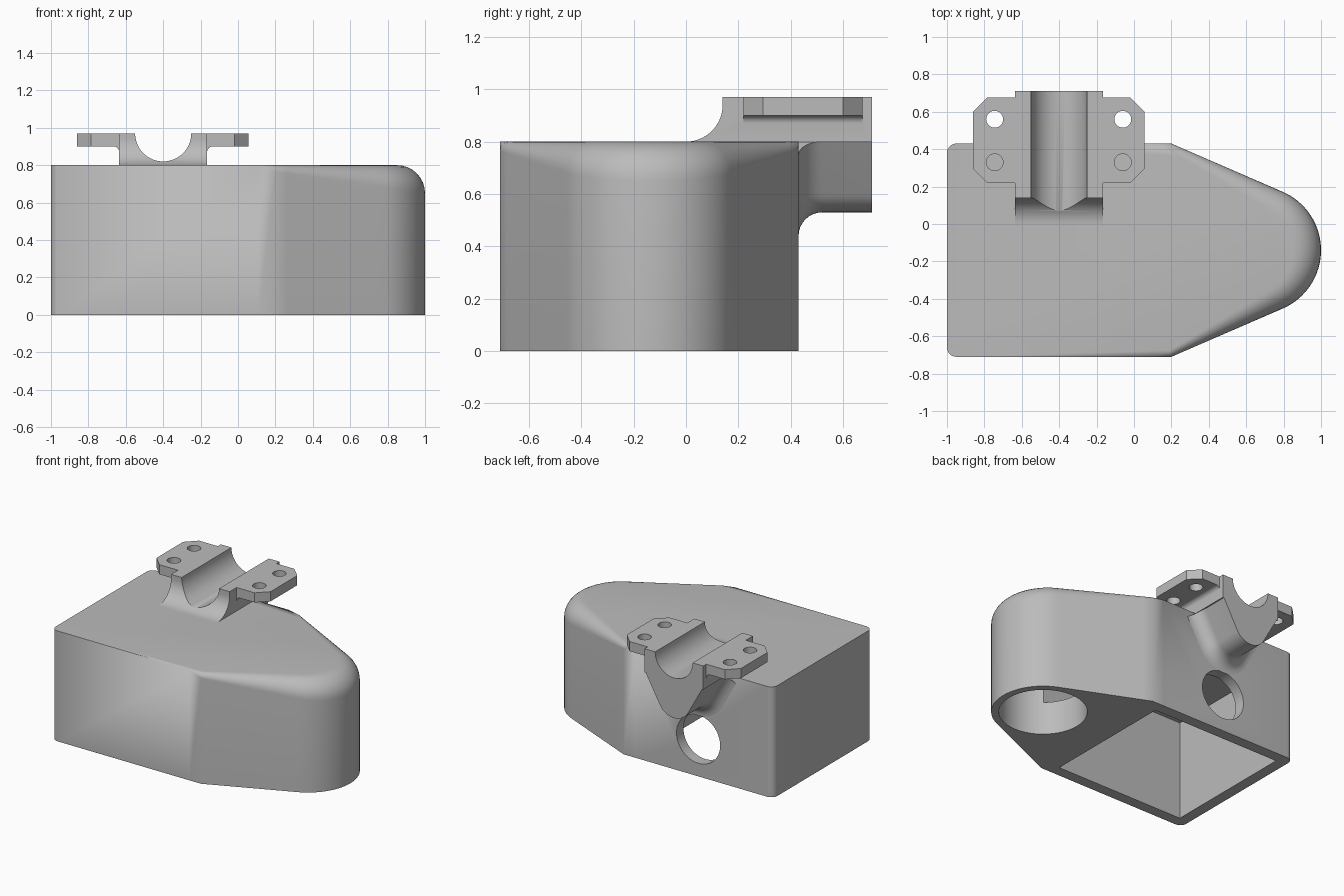
import bpy, bmesh, math
from mathutils import Vector

if "Cube" in bpy.data.objects:
    bpy.data.objects.remove(bpy.data.objects["Cube"])

grey = bpy.data.materials.new("grey")
grey.diffuse_color = (0.5, 0.5, 0.5, 1)
grey.use_nodes = True
grey.node_tree.nodes["Principled BSDF"].inputs["Base Color"].default_value = grey.diffuse_color


def loft(name, rings):
    """Closed solid through rings of equal point count."""
    bm = bmesh.new()
    vs = [[bm.verts.new(p) for p in r] for r in rings]
    n = len(rings[0])
    for a, b in zip(vs, vs[1:]):
        for i in range(n):
            j = (i + 1) % n
            bm.faces.new((a[i], a[j], b[j], b[i]))
    bm.faces.new(vs[0])
    bm.faces.new(vs[-1])
    bmesh.ops.remove_doubles(bm, verts=bm.verts, dist=1e-5)
    bmesh.ops.recalc_face_normals(bm, faces=bm.faces)
    me = bpy.data.meshes.new(name)
    bm.to_mesh(me)
    bm.free()
    ob = bpy.data.objects.new(name, me)
    bpy.context.collection.objects.link(ob)
    me.materials.append(grey)
    return ob


def prism(name, pts, axis, lo, hi):
    """Extrude a 2D outline along an axis (remaining axes in x, y, z order)."""
    def put(p, h):
        q = list(p)
        q.insert("xyz".index(axis), h)
        return q
    return loft(name, [[put(p, h) for p in pts] for h in (lo, hi)])


def arc(cx, cy, r, a0, a1, n):
    return [(cx + r * math.cos(math.radians(a0 + (a1 - a0) * i / n)),
             cy + r * math.sin(math.radians(a0 + (a1 - a0) * i / n))) for i in range(n + 1)]


def circle(cx, cy, r, n=48):
    return arc(cx, cy, r, 0, 360 * (n - 1) / n, n - 1)


def rect(x0, x1, y0, y1):
    return [(x0, y0), (x1, y0), (x1, y1), (x0, y1)]


def activate(ob):
    bpy.ops.object.select_all(action='DESELECT')
    ob.select_set(True)
    bpy.context.view_layer.objects.active = ob


def combine(ob, others, op='DIFFERENCE'):
    for c in others:
        activate(ob)
        m = ob.modifiers.new("bool", 'BOOLEAN')
        m.object, m.operation, m.solver = c, op, 'EXACT'
        bpy.ops.object.modifier_apply(modifier=m.name)
        bpy.data.objects.remove(c)


# Housing outline: square left end, tapering to a round nose
NX, NY, NR, TOP = 0.66, -0.14, 0.34, 0.80
phi = 66.5
tip = (NX + NR * math.cos(math.radians(phi)), NR * math.sin(math.radians(phi)))
taper = [(0.2 + (tip[0] - 0.2) * t / 10, 0.57 + (tip[1] - 0.57) * t / 10) for t in range(10)]
low = [(x, NY - y) for x, y in taper]
outline = (arc(-0.95, -0.66, 0.05, 180, 270, 8) + [(0.11, -0.71)] + low
           + arc(NX, NY, NR, -phi, phi, 32)
           + [(x, NY + y) for x, y in reversed(taper)] + [(0.11, 0.43)]
           + arc(-0.95, 0.38, 0.05, 90, 180, 8))


def edge_radius(x):
    return 0.0 if x < 0.15 else 0.035 + 0.115 * (x - 0.2) / 0.8


inward = []
for i, p in enumerate(outline):
    a, b = Vector(outline[i - 1]), Vector(outline[(i + 1) % len(outline)])
    p = Vector(p)
    t = ((p - a).normalized() + (b - p).normalized()).normalized()
    inward.append(Vector((-t.y, t.x)))

# Growing round-over along the top of the taper and nose
rings = [[(x, y, 0) for x, y in outline]]
for k in range(9):
    th = math.pi / 2 * k / 8
    ring = []
    for p, n in zip(outline, inward):
        r = edge_radius(p[0])
        q = Vector(p) + n * r * (1 - math.cos(th))
        ring.append((q.x, q.y, TOP - r + r * math.sin(th)))
    rings.append(ring)
housing = loft("housing", rings)

# Cavity, nose bore, passage between them, and hole in the rear wall
combine(housing, [
    prism("cavity_cutter", rect(-0.92, 0.11, -0.63, 0.35), 'z', -0.1, 0.72),
    prism("nose_cutter", circle(NX, NY, 0.29), 'z', -0.1, 0.70),
    prism("passage_cutter", rect(0.05, 0.6, -0.36, 0.08), 'z', 0.24, 0.62),
    prism("rear_hole_cutter", circle(-0.4, 0.27, 0.175), 'y', 0.3, 0.6)])

# Saddle block with a concave front ramp
CX = -0.4
side = ([(0.0, 0.799)] + arc(0.0, 0.94, 0.14, -90, 0, 14)
        + [(0.14, 0.97), (0.71, 0.97), (0.71, 0.799)])
saddle = prism("bearing_saddle", side, 'x', CX - 0.235, CX + 0.235)

# Bolt flange with clipped corners
x0, x1, y0, y1, c = -0.86, 0.055, 0.22, 0.675, 0.075
flange = prism("bolt_flange", [
    (x0 + c, y0), (x1 - c, y0), (x1, y0 + c), (x1, y1 - c),
    (x1 - c, y1), (x0 + c, y1), (x0, y1 - c), (x0, y0 + c)], 'z', 0.90, 0.97)

# Small fillets where the flange meets the saddle
fillets = []
for s in (-1, 1):
    pts = [(CX + s * (0.265 - u), 0.87 + v) for u, v in arc(0, 0, 0.03, 0, 90, 6)]
    fillets.append(prism("flange_fillet", pts + [(CX + s * 0.265, 0.905), (CX + s * 0.22, 0.905),
                                                 (CX + s * 0.22, 0.87)], 'y', y0, y1))
combine(saddle, [flange] + fillets, 'UNION')

# Bearing groove and bolt holes
combine(saddle, [prism("groove_cutter", circle(CX, 0.97, 0.15, 64), 'y', -0.3, 1.0)]
        + [prism("bolt_cutter", circle(x, y, 0.045, 32), 'z', 0.85, 1.1)
           for x in (-0.745, -0.06) for y in (0.33, 0.56)])

# Rounded support under the saddle, flaring into the rear wall
R, CZ, slope = 0.13, 0.66, -29.1
nx, nz = math.cos(math.radians(slope)), math.sin(math.radians(slope))


def support_ring(y, d):
    cap = TOP - 0.55 * d
    xo = (R + d - nz * (cap - CZ)) / nx
    xb = (R - nz * (TOP - CZ)) / nx
    pts = ([(xb, TOP), (xo, cap)]
           + arc(0, CZ, R + d, slope, -180 - slope, 24) + [(-xo, cap), (-xb, TOP)])
    return [(CX + x, y, z) for x, z in pts]


F = 0.09
flare = [support_ring(0.40, F)]
for k in range(9):
    a = math.pi / 2 * k / 8
    flare.append(support_ring(0.43 + F * (1 - math.cos(a)), F * (1 - math.sin(a))))
support = loft("saddle_support", flare + [support_ring(0.71, 0)])

for ob in (housing, saddle, support):
    activate(ob)
    bpy.ops.object.shade_smooth_by_angle(angle=math.radians(30))
